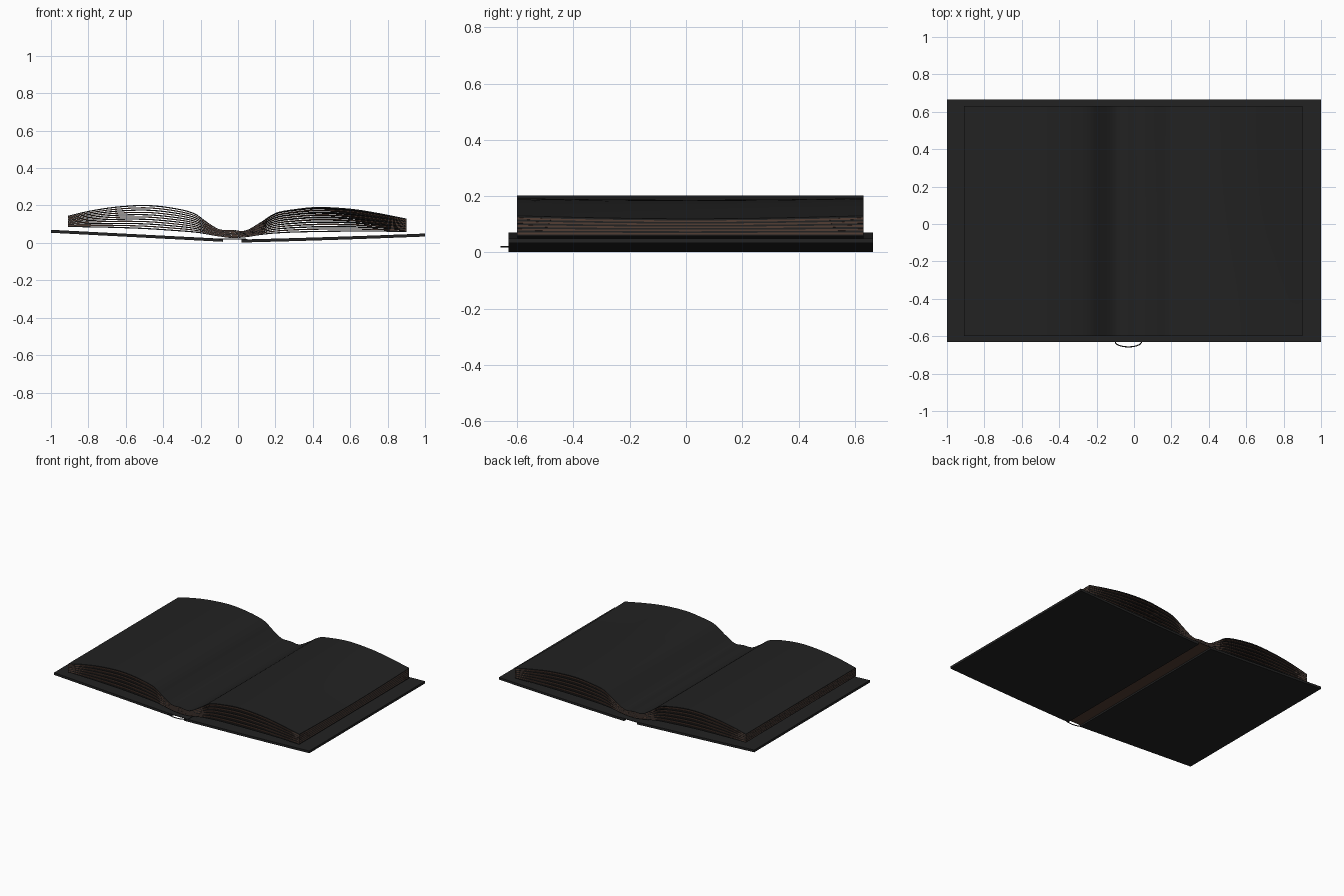
import bpy, bmesh, math

cube = bpy.data.objects.get("Cube")
if cube:
    bpy.data.objects.remove(cube)


def make_material(name, rgb):
    mat = bpy.data.materials.new(name)
    mat.use_nodes = True
    color = (*rgb, 1)
    mat.diffuse_color = color
    mat.node_tree.nodes["Principled BSDF"].inputs["Base Color"].default_value = color
    return mat


BLACK = make_material("charcoal black", (0.016, 0.016, 0.016))
BROWN = make_material("dark brown", (0.085, 0.047, 0.034))


def slab(name, outline, y_front, y_back, materials, rows=1, bend=None):
    """Sweep a strip of (x, bottom z, top z) stations along y as a closed slab."""
    bm = bmesh.new()
    grid = []
    for row in range(rows + 1):
        t = row / rows
        y = y_front + (y_back - y_front) * t
        ring = [(x, top) for x, low, top in outline]
        ring += [(x, low) for x, low, top in reversed(outline)]
        grid.append([bm.verts.new((x, y, z + (bend(x, t) if bend else 0)))
                     for x, z in ring])
    count = len(grid[0])
    for a, b in zip(grid, grid[1:]):
        for i in range(count):
            j = (i + 1) % count
            bm.faces.new((a[i], a[j], b[j], b[i]))
    # End caps follow the strip station by station
    for ring in (grid[0], grid[-1]):
        for i in range(len(outline) - 1):
            bm.faces.new((ring[i], ring[i + 1], ring[count - 2 - i], ring[count - 1 - i]))
    bmesh.ops.recalc_face_normals(bm, faces=bm.faces)
    if len(materials) > 1:
        for face in bm.faces:
            face.material_index = int(face.normal.z < -0.5)
    mesh = bpy.data.meshes.new(name)
    bm.to_mesh(mesh)
    bm.free()
    for mat in materials:
        mesh.materials.append(mat)
    obj = bpy.data.objects.new(name, mesh)
    bpy.context.collection.objects.link(obj)
    bpy.ops.object.select_all(action="DESELECT")
    bpy.context.view_layer.objects.active = obj
    obj.select_set(True)
    bpy.ops.object.shade_smooth_by_angle(angle=math.radians(35))
    return obj


def spline(points, steps):
    """Smooth the stations with a Catmull-Rom curve."""
    padded = [points[0], *points, points[-1]]
    result = []
    for p, q, r, s in zip(padded, padded[1:], padded[2:], padded[3:]):
        for k in range(steps):
            t = k / steps
            result.append(tuple(
                0.5 * (2 * b + (c - a) * t + (2 * a - 5 * b + 4 * c - d) * t * t
                       + (3 * b - a - 3 * c + d) * t ** 3)
                for a, b, c, d in zip(p, q, r, s)))
    return result + [points[-1]]


# Covers: thin boards tilting up away from the spine
COVER_FRONT, COVER_BACK, BOARD = -0.63, 0.665, 0.016


def cover(name, inner, outer, inner_z, outer_z, sag):
    outline = []
    for i in range(9):
        t = i / 8
        z = inner_z + (outer_z - inner_z) * t - sag * math.sin(math.pi * t)
        outline.append((inner + (outer - inner) * t, z, z + BOARD))
    slab(name, outline, COVER_FRONT, COVER_BACK, [BLACK])


cover("right_cover", -0.08, -1, 0.006, 0.054, 0)
cover("left_cover", 0.02, 1, 0.002, 0.034, 0.002)

# Spine strip: brown underneath, black on top
slab("spine", [(-0.11, 0.018, 0.022), (0.05, 0.018, 0.022)],
     COVER_FRONT, COVER_BACK, [BLACK, BROWN])

# Page block: stations of x, lowest z, highest z
STATIONS = spline([
    (-0.91, 0.085, 0.145), (-0.8, 0.083, 0.171), (-0.66, 0.08, 0.193),
    (-0.5, 0.074, 0.203), (-0.36, 0.065, 0.19), (-0.24, 0.056, 0.162),
    (-0.17, 0.046, 0.115), (-0.1, 0.034, 0.073), (-0.03, 0.026, 0.07),
    (0.04, 0.03, 0.066), (0.12, 0.042, 0.11), (0.2, 0.05, 0.16),
    (0.3, 0.055, 0.18), (0.43, 0.058, 0.192), (0.6, 0.06, 0.183),
    (0.75, 0.06, 0.16), (0.9, 0.058, 0.13)], 4)

SHEETS = 11
for n in range(SHEETS):
    outline = []
    for x, low, high in STATIONS:
        pitch = (high - low) / SHEETS
        thick = min(0.0062, pitch * 0.97)
        top = high - (SHEETS - 1 - n) * (high - low - thick) / (SHEETS - 1)
        outline.append((x, top - thick, top))

    def sag(x, t, level=n / (SHEETS - 1)):
        # Upper sheets dip gently halfway along the book
        return -0.012 * level * max(x, 0) * math.sin(math.pi * t)

    slab(f"page_sheet_{n + 1}", outline, -0.6, 0.63,
         [BROWN if n % 2 else BLACK], 8, sag)

# Thin loop at the front end of the spine
curve = bpy.data.curves.new("spine_loop", "CURVE")
curve.dimensions = "3D"
curve.bevel_depth = 0.003
curve.bevel_resolution = 1
path = curve.splines.new("POLY")
path.points.add(16)
for i, point in enumerate(path.points):
    angle = math.pi * i / 16
    point.co = (-0.03 - 0.07 * math.cos(angle), -0.63 - 0.027 * math.sin(angle), 0.02, 1)
curve.materials.append(BLACK)
bpy.context.collection.objects.link(bpy.data.objects.new("spine_loop", curve))
